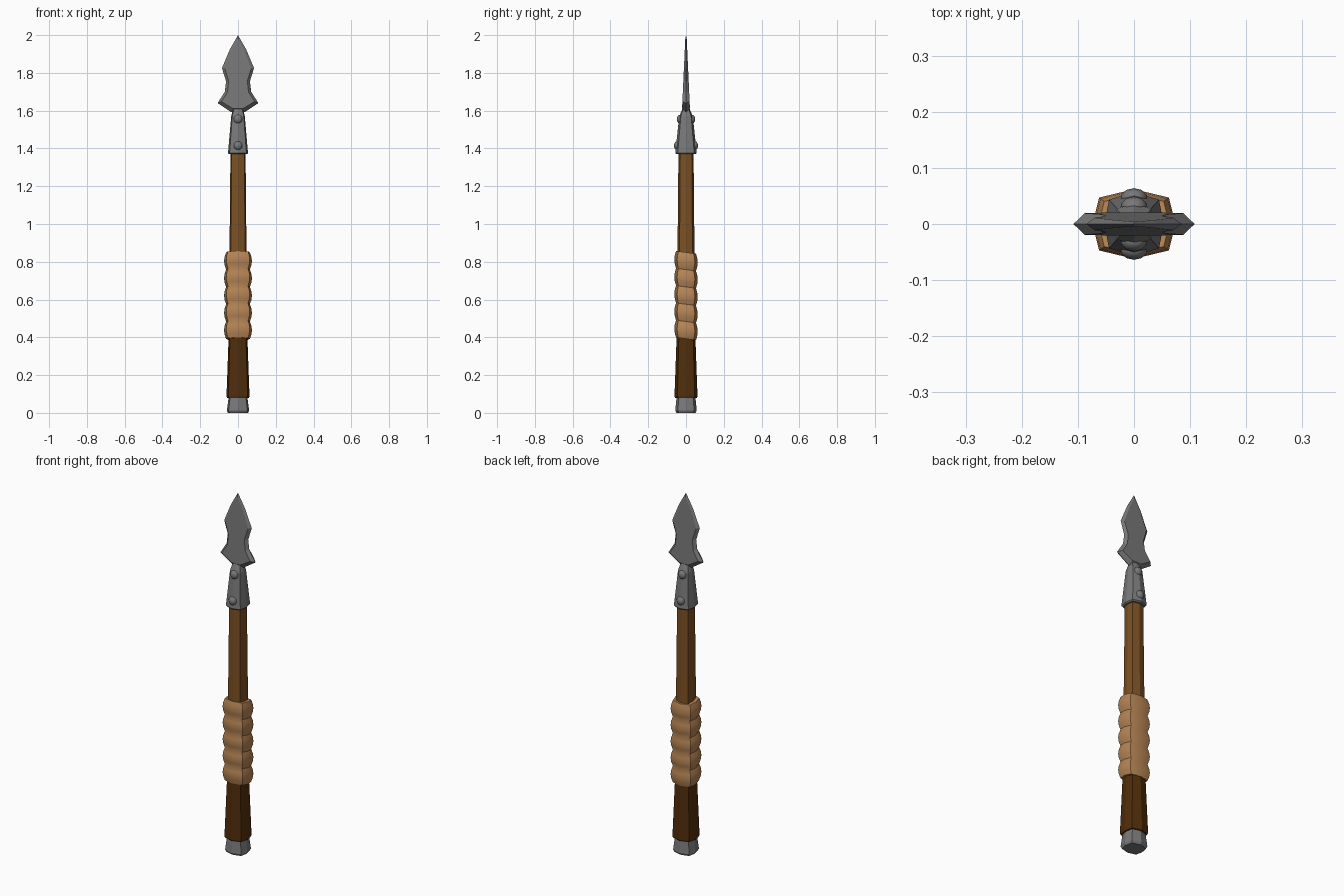
import bpy, bmesh, math
from mathutils import Matrix

cube = bpy.data.objects.get("Cube")
if cube:
    bpy.data.objects.remove(cube)


def material(name, rgb):
    m = bpy.data.materials.new(name)
    m.use_nodes = True
    m.diffuse_color = (*rgb, 1)
    m.node_tree.nodes["Principled BSDF"].inputs["Base Color"].default_value = (*rgb, 1)
    return m


steel = material("grey steel", (0.19, 0.19, 0.19))
wood = material("brown wood", (0.2, 0.08, 0.017))
dark_wood = material("dark wood", (0.08, 0.027, 0.003))
leather = material("tan leather", (0.47, 0.235, 0.09))


def finish(name, bm, mat, smooth=0):
    bmesh.ops.recalc_face_normals(bm, faces=bm.faces[:])
    mesh = bpy.data.meshes.new(name)
    bm.to_mesh(mesh)
    bm.free()
    mesh.materials.append(mat)
    ob = bpy.data.objects.new(name, mesh)
    bpy.context.collection.objects.link(ob)
    if smooth:
        bpy.ops.object.select_all(action='DESELECT')
        ob.select_set(True)
        bpy.context.view_layer.objects.active = ob
        bpy.ops.object.shade_smooth_by_angle(angle=math.radians(smooth))
    return ob


def bridge(bm, a, b):
    n = len(a)
    for i in range(n):
        j = (i + 1) % n
        bm.faces.new((a[i], a[j], b[j], b[i]))


# Eight-sided section, slightly boxy on the diagonals
SECTION = [(1, 0), (.84, .76), (0, 1), (-.84, .76),
           (-1, 0), (-.84, -.76), (0, -1), (.84, -.76)]


def loft(name, rings, mat, slant=0, smooth=0):
    bm = bmesh.new()
    loops = [[bm.verts.new((x * rx, y * ry, z - slant * y * ry)) for x, y in SECTION]
             for z, rx, ry in rings]
    for a, b in zip(loops, loops[1:]):
        bridge(bm, a, b)
    bm.faces.new(loops[0])
    bm.faces.new(loops[-1])
    return finish(name, bm, mat, smooth)


# Handle parts, from the butt up
loft("butt_cap", [(0, .053, .05), (.012, .059, .057), (.08, .05, .05)], steel)
loft("lower_shaft", [(.08, .058, .058), (.088, .061, .061), (.42, .049, .049)], dark_wood)
loft("upper_shaft", [(.4, .046, .046), (.85, .045, .045), (1.38, .04, .04)], wood)

# Leather grip with five bulging wraps
grip, wraps, steps, low, high = [], 5, 4, .392, .85
for i in range(wraps * steps + 1):
    bulge = math.sin(math.pi * (i % steps) / steps)
    z = low + (high - low) * i / (wraps * steps)
    grip.append((z, .063 + .011 * bulge, .053 + .009 * bulge))
loft("leather_grip", grip, leather, slant=.13, smooth=35)

# Socket holding the blade
loft("blade_socket", [(1.37, .048, .051), (1.376, .053, .057), (1.57, .036, .036),
                      (1.61, .026, .019)], steel)

# Rivets on the front and back of the socket
for label, z, y in (("lower", 1.415, .046), ("upper", 1.555, .031)):
    for side, s in (("front", -1), ("back", 1)):
        bm = bmesh.new()
        bmesh.ops.create_uvsphere(bm, u_segments=10, v_segments=6, radius=.024)
        bm.transform(Matrix.Translation((0, s * y, z)) @ Matrix.Diagonal((1, .75, 1, 1)))
        finish(f"{label}_rivet_{side}", bm, steel, 50)

# Blade: sharp outline at the middle, bevelled in to two flat faces
EDGE = [(.043, 1.925), (.085, 1.825), (.063, 1.755), (.07, 1.7), (.108, 1.64), (.035, 1.592)]
FACE = [(.034, 1.918), (.07, 1.822), (.049, 1.757), (.056, 1.698), (.088, 1.648), (.028, 1.612)]


def outline(half, tip):
    return [(0, tip)] + half + [(-x, z) for x, z in reversed(half)]


bm = bmesh.new()
rim = [bm.verts.new((x, 0, z)) for x, z in outline(EDGE, 2)]
for s in (-1, 1):
    face = [bm.verts.new((x, s * (.003 + .046 * (2 - z)), z)) for x, z in outline(FACE, 1.98)]
    bridge(bm, rim, face)
    bm.faces.new(face)
finish("spear_blade", bm, steel)
